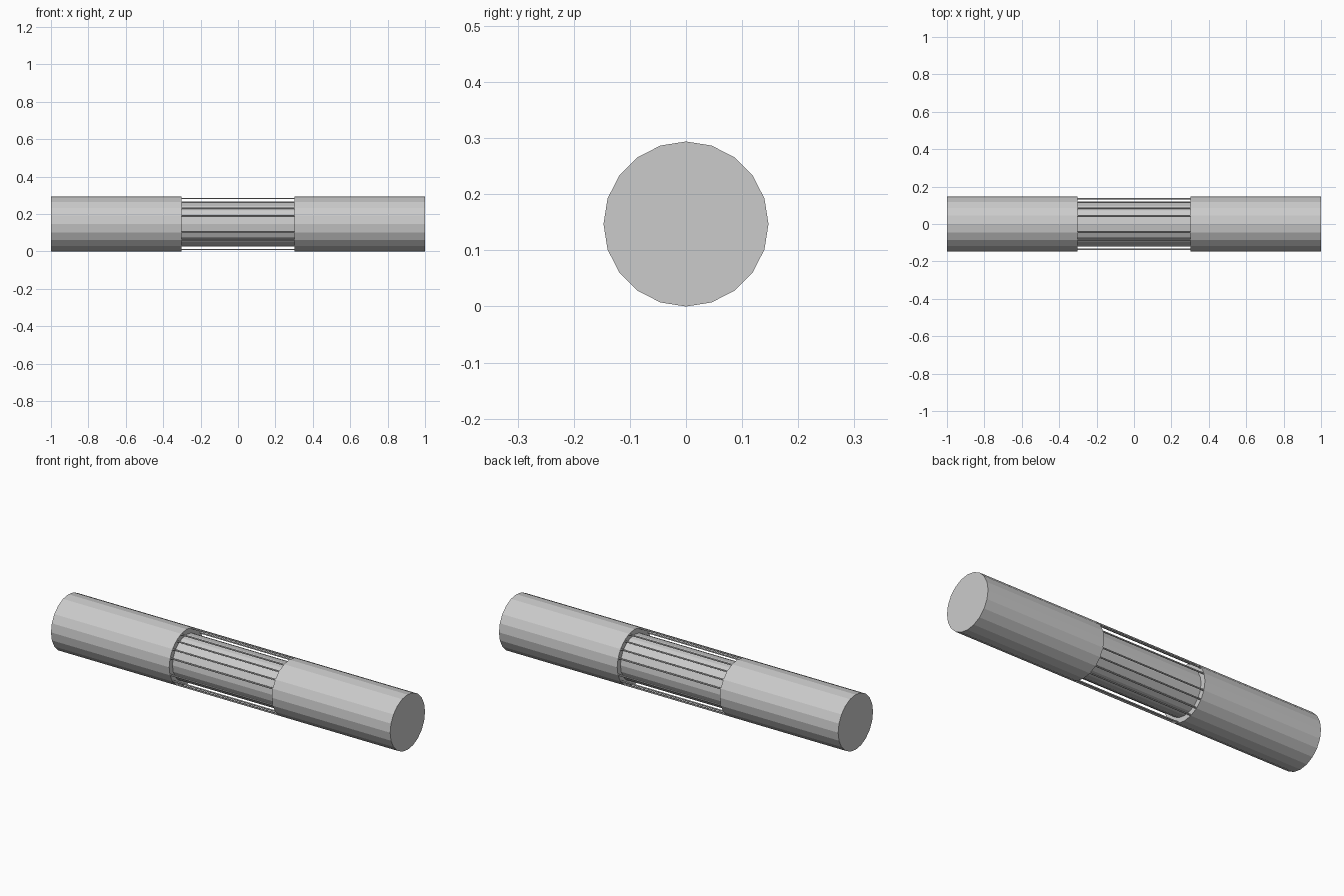
import bpy
from math import radians, sin, cos

if "Cube" in bpy.data.objects:
    bpy.data.objects.remove(bpy.data.objects["Cube"])

CZ = 0.147   # axis height


def rod(name, x0, x1, r, sides, y=0.0, z=CZ):
    # cylinder lying along x, with a vertex pointing straight up
    bpy.ops.mesh.primitive_cylinder_add(
        vertices=sides, radius=r, depth=x1 - x0,
        location=((x0 + x1) / 2, y, z), rotation=(0, radians(90), 0))
    ob = bpy.context.object
    ob.name = name
    return ob


# two thick end sections
rod("left_section", -1.0, -0.303, 0.147, 20)
rod("right_section", 0.303, 1.0, 0.147, 20)

# slimmer core joining them
rod("core", -0.303, 0.303, 0.119, 20)

# thin bars around the core, in line with the outer edges
for quarter in range(4):
    for step in (18, 36, 54, 72):
        a = radians(90 * quarter + step)
        rod("thin_bar", -0.303, 0.303, 0.004, 6,
            0.143 * cos(a), CZ + 0.143 * sin(a))
